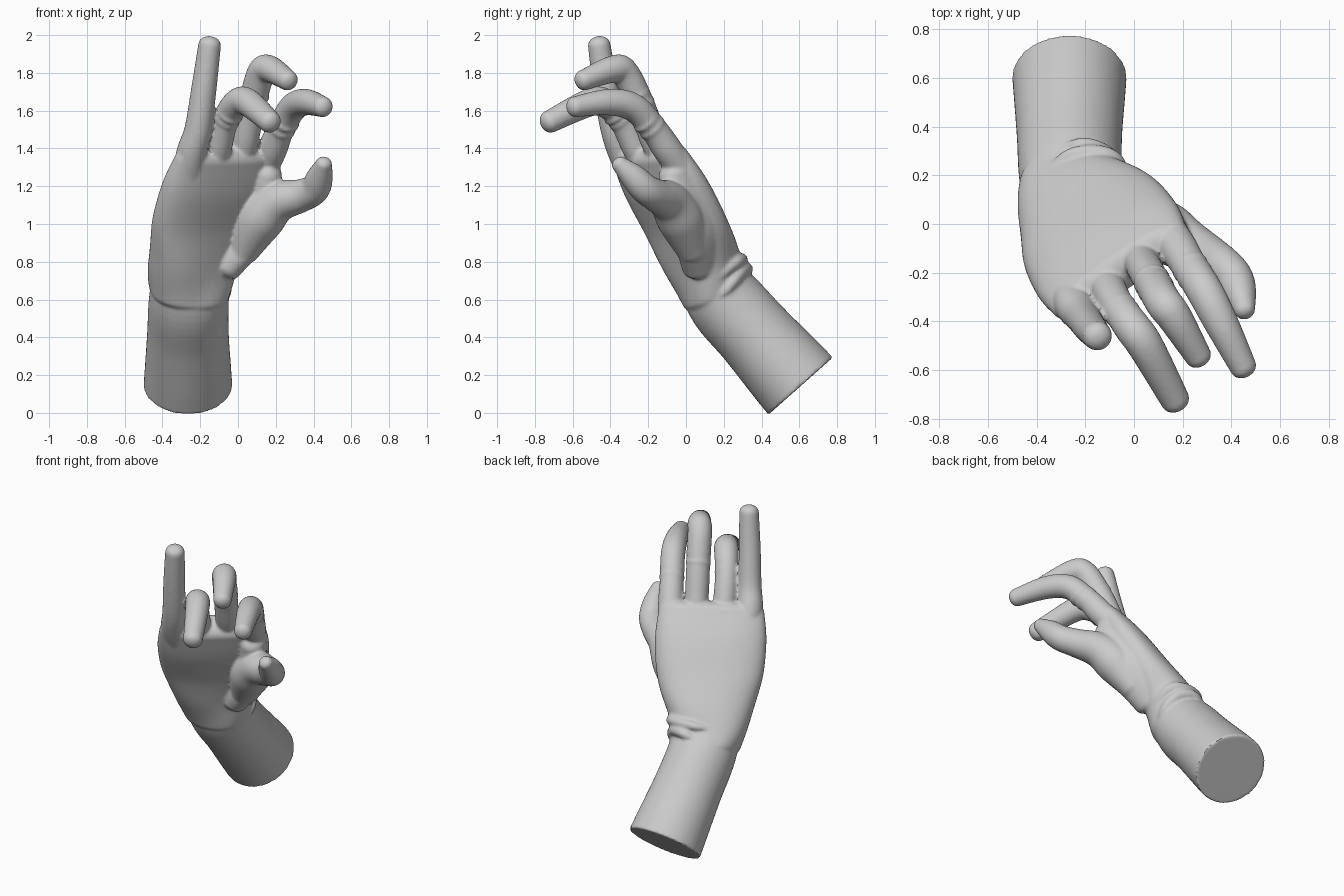
import bpy, bmesh, math
from mathutils import Vector
from math import sin, cos, pi

if "Cube" in bpy.data.objects:
    bpy.data.objects.remove(bpy.data.objects["Cube"])


def spline(vals, steps):
    """Catmull-Rom interpolation through a list of Vectors."""
    out = []
    for i in range(len(vals) - 1):
        p0, p1 = vals[max(i - 1, 0)], vals[i]
        p2, p3 = vals[i + 1], vals[min(i + 2, len(vals) - 1)]
        for s in range(steps):
            t = s / steps
            out.append(0.5 * (2 * p1 + (p2 - p0) * t + (2 * p0 - 5 * p1 + 4 * p2 - p3) * t * t
                              + (3 * p1 - p0 - 3 * p2 + p3) * t ** 3))
    return out + [vals[-1].copy()]


def loft(name, pts, radii, sides, start=0.0, end=1.0, power=2.0, sides_n=32, steps=7):
    """Tube through pts; radii are (across, thick); start/end scale the rounded caps."""
    P = spline([Vector(p) for p in pts], steps)
    R = spline([Vector((r[0], r[1], 0)) for r in radii], steps)
    S = spline([Vector(s) for s in sides], steps)
    rings = []
    for i in range(len(P)):
        t = (P[min(i + 1, len(P) - 1)] - P[max(i - 1, 0)]).normalized()
        rings.append((P[i], t, S[i], R[i].x, R[i].y))
    caps = [pi / 2 * k / 6 for k in range(1, 6)] + [1.55]

    def cap(ring, amount, sign):
        p, t, s, a, b = ring
        return [(p + t * sign * min(a, b) * amount * sin(q), t, s,
                 a - min(a, b) * (1 - cos(q)), b * cos(q)) for q in caps]
    head = cap(rings[0], start, -1)[::-1] if start else []
    tail = cap(rings[-1], end, 1) if end else []
    bm = bmesh.new()
    loops = []
    for p, t, s, a, b in head + rings + tail:
        u = (s - t * s.dot(t)).normalized()
        n = t.cross(u)
        loop = []
        for k in range(sides_n):
            c, d = cos(2 * pi * k / sides_n), sin(2 * pi * k / sides_n)
            e = 2 / power
            loop.append(bm.verts.new(p + u * a * math.copysign(abs(c) ** e, c)
                                     + n * b * math.copysign(abs(d) ** e, d)))
        loops.append(loop)
    for l1, l2 in zip(loops, loops[1:]):
        for k in range(sides_n):
            j = (k + 1) % sides_n
            bm.faces.new((l1[k], l1[j], l2[j], l2[k]))
    bm.faces.new(loops[0][::-1])
    bm.faces.new(loops[-1])
    bmesh.ops.recalc_face_normals(bm, faces=bm.faces)
    me = bpy.data.meshes.new(name)
    bm.to_mesh(me)
    bm.free()
    ob = bpy.data.objects.new(name, me)
    bpy.context.collection.objects.link(ob)
    return ob


ACROSS = (0.84, 0.53, 0.08)   # little-finger side to index side
parts = []

# forearm with flat cut end, running into the wrist
parts.append(loft("forearm",
    [(-.265, .607, .142), (-.265, .52, .24), (-.265, .36, .42), (-.26, .2, .6), (-.235, .08, .78)],
    [(.235, .228), (.228, .222), (.216, .207), (.212, .2), (.21, .15)],
    [(1, 0, 0), (1, 0, 0), (1, 0, 0), (.95, .2, 0), ACROSS], end=1.0, sides_n=64))

# palm and back of the hand
parts.append(loft("palm",
    [(-.26, .16, .64), (-.235, .085, .8), (-.175, -.006, 1.0), (-.108, -.11, 1.2), (-.06, -.188, 1.35)],
    [(.21, .185), (.255, .165), (.322, .135), (.342, .12), (.325, .09)],
    [(.95, .25, 0)] + [ACROSS] * 4, start=.3, end=.75, power=2.4, sides_n=64))

# fleshy index side of the palm, filling in behind the thumb
web = [(-.09, .10, .8), (.04, .07, .97), (.1, .01, 1.12), (.145, -.055, 1.27)]
parts.append(loft("thumb_web", web, [(.1, .14), (.095, .165), (.095, .15), (.085, .1)],
                  [ACROSS] * 4, start=.6, end=.8))

# fingers: centre path and radius at each point
digits = {
    "little_finger": ([(-.265, -.25, 1.2), (-.25, -.325, 1.36), (-.212, -.38, 1.5),
                       (-.18, -.425, 1.72), (-.15, -.46, 1.95)], [.07, .08, .072, .067, .06]),
    "ring_finger": ([(-.125, -.2, 1.26), (-.105, -.265, 1.4), (-.065, -.34, 1.55), (-.01, -.42, 1.635),
                     (.05, -.505, 1.645), (.17, -.725, 1.54)], [.06, .072, .069, .075, .074, .06]),
    "middle_finger": ([(.0, -.09, 1.26), (.035, -.165, 1.43), (.07, -.23, 1.61), (.12, -.32, 1.795),
                       (.168, -.385, 1.82), (.265, -.545, 1.76)], [.06, .072, .073, .075, .072, .055]),
    "index_finger": ([(.125, .0, 1.26), (.18, -.095, 1.39), (.225, -.17, 1.5), (.29, -.275, 1.615),
                      (.36, -.41, 1.645), (.45, -.59, 1.62)], [.07, .078, .073, .075, .07, .055]),
    "thumb": ([(.03, .035, .87), (.115, -.025, 1.02), (.21, -.085, 1.115), (.335, -.155, 1.15),
               (.405, -.215, 1.185), (.433, -.28, 1.25), (.455, -.355, 1.32)],
              [.09, .125, .11, .088, .08, .07, .043]),
}
for name, (pts, r) in digits.items():
    parts.append(loft(name, pts, [(q, q) for q in r], [ACROSS] * len(pts), start=.8, end=.75))

# gathered cloth folds around the wrist
folds = [
    [(-.37, .2, .78), (-.27, .28, .81), (-.15, .29, .81), (-.07, .25, .79), (-.05, .15, .7), (-.11, .07, .6)],
    [(-.33, .29, .71), (-.22, .325, .76), (-.12, .29, .75), (-.06, .22, .66), (-.09, .12, .56)],
]
for i, pts in enumerate(folds):
    n = len(pts)
    parts.append(loft(f"wrist_fold_{i}", pts,
                      [(.012 + .025 * sin(pi * k / (n - 1)),) * 2 for k in range(n)],
                      [(.3, .2, 1)] * n, start=1, sides_n=12))

# sewn creases at the finger bends
for name in ("ring_finger", "middle_finger", "index_finger"):
    pts, r = digits[name]
    a, b = Vector(pts[2]), Vector(pts[3])
    for f in (.1, .4):
        c, d = a.lerp(b, f), (b - a).normalized() * .006
        parts.append(loft(name + "_crease", [c - d, c + d], [(r[2] + .005,) * 2] * 2,
                          [ACROSS] * 2, start=.15, end=.15, steps=2))

# fuse everything into one continuous skin
bpy.ops.object.select_all(action='DESELECT')
for ob in parts:
    ob.select_set(True)
bpy.context.view_layer.objects.active = parts[0]
bpy.ops.object.join()
hand = bpy.context.object
hand.name = "gloved_hand"
rm = hand.modifiers.new("fuse", 'REMESH')
rm.mode = 'VOXEL'
rm.voxel_size = 0.0095
sm = hand.modifiers.new("soften", 'SMOOTH')
sm.factor = 0.5
sm.iterations = 5
for m in ("fuse", "soften"):
    bpy.ops.object.modifier_apply(modifier=m)
bpy.ops.object.shade_smooth_by_angle(angle=math.radians(40))
